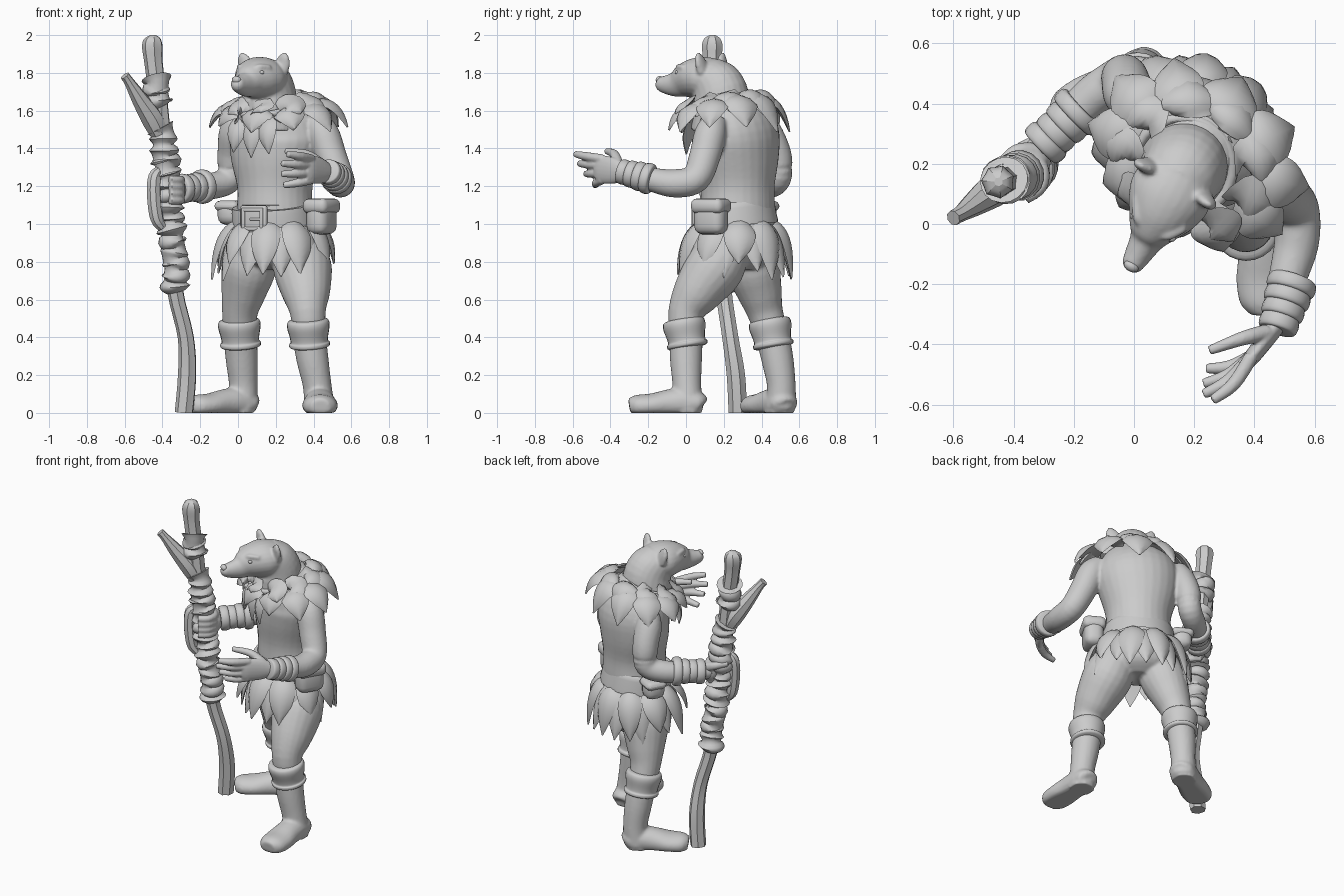
import bpy, bmesh, math, random
from mathutils import Vector, Matrix

random.seed(4)
if "Cube" in bpy.data.objects:
    bpy.data.objects.remove(bpy.data.objects["Cube"])

clay = bpy.data.materials.new("light grey clay")
clay.use_nodes = True
GREY = (0.6, 0.6, 0.6, 1)
clay.diffuse_color = GREY
clay.node_tree.nodes["Principled BSDF"].inputs["Base Color"].default_value = GREY

# Body frame: turned towards the right
CENTRE = Vector((0.195, 0.275, 0))
SIDE = Vector((0.87, -0.5, 0))
FRONT = Vector((-0.5, -0.87, 0))
UP = Vector((0, 0, 1))


def local(x, f, z):
    return CENTRE + SIDE * x + FRONT * f + UP * z


def body_pts(rows):
    return [(*local(x, f, z), rx, ry) for x, f, z, rx, ry in rows]


def finish(name, bm, angle=50):
    bmesh.ops.recalc_face_normals(bm, faces=bm.faces)
    me = bpy.data.meshes.new(name)
    bm.to_mesh(me)
    bm.free()
    me.materials.append(clay)
    ob = bpy.data.objects.new(name, me)
    bpy.context.collection.objects.link(ob)
    bpy.ops.object.select_all(action="DESELECT")
    ob.select_set(True)
    bpy.context.view_layer.objects.active = ob
    bpy.ops.object.shade_smooth_by_angle(angle=math.radians(angle))
    return ob


def curve_rows(rows, steps):
    """Catmull-Rom through rows of numbers."""
    out = []
    rows = [Vector(r) for r in rows]
    for i in range(len(rows) - 1):
        a, b, c = rows[max(i - 1, 0)], rows[i], rows[i + 1]
        d = rows[min(i + 2, len(rows) - 1)]
        for s in range(steps):
            t = s / steps
            out.append(0.5 * (2 * b + (c - a) * t + (2 * a - 5 * b + 4 * c - d) * t * t
                              + (3 * b - a - 3 * c + d) * t ** 3))
    return out + [rows[-1]]


def loft(name, rows, ref=FRONT, n=20, steps=4, angle=50, groove=0):
    """Elliptical sections (x, y, z, side radius, ref radius) along a path, flat on the ground."""
    rows = curve_rows(rows, steps)
    bm = bmesh.new()
    rings = []
    for i, r in enumerate(rows):
        p = Vector(r[:3])
        t = (Vector(rows[min(i + 1, len(rows) - 1)][:3]) - Vector(rows[max(i - 1, 0)][:3])).normalized()
        u = (Vector(ref) - t * t.dot(Vector(ref))).normalized()
        v = t.cross(u)
        ring = []
        for k in range(n):
            a = 2 * math.pi * k / n
            g = 1 - groove * (k % 2)
            co = p + v * (r[3] * g * math.cos(a)) + u * (r[4] * g * math.sin(a))
            co.z = max(co.z, 0)
            ring.append(bm.verts.new(co))
        rings.append(ring)
    for a, b in zip(rings, rings[1:]):
        for k in range(n):
            bm.faces.new((a[k], a[(k + 1) % n], b[(k + 1) % n], b[k]))
    bm.faces.new(rings[0])
    bm.faces.new(rings[-1])
    return finish(name, bm, angle)


def tube(name, pts, ref=UP, **kw):
    return loft(name, [(x, y, z, r, r) for x, y, z, r in pts], ref, **kw)


def ball(name, loc, size, turn=Matrix.Identity(4)):
    bm = bmesh.new()
    bmesh.ops.create_uvsphere(bm, u_segments=20, v_segments=12, radius=1)
    bm.transform(Matrix.Translation(loc) @ turn @ Matrix.Diagonal((*size, 1)))
    return finish(name, bm)


def box(name, loc, size, bevel):
    """Rounded block aligned with the body frame."""
    bm = bmesh.new()
    bmesh.ops.create_cube(bm, size=1)
    bm.transform(Matrix.Diagonal((*size, 1)))
    bmesh.ops.bevel(bm, geom=bm.edges[:], offset=bevel, segments=3, profile=0.5, affect="EDGES")
    bm.transform(Matrix.Translation(loc) @ Matrix.Rotation(math.radians(-30), 4, "Z"))
    return finish(name, bm)


def fuse(name, parts, voxel=0.01, smooth=4):
    bpy.ops.object.select_all(action="DESELECT")
    for p in parts:
        p.select_set(True)
    bpy.context.view_layer.objects.active = parts[0]
    bpy.ops.object.join()
    ob = parts[0]
    ob.name = name
    m = ob.modifiers.new("blend", "REMESH")
    m.mode, m.voxel_size, m.use_smooth_shade = "VOXEL", voxel, True
    s = ob.modifiers.new("soften", "SMOOTH")
    s.factor, s.iterations = 0.5, smooth


def leaf(name, base, mid, tip, width, out):
    """Thick pointed leaf along a bent path, domed and ridged on the outside."""
    bm = bmesh.new()
    rings = []
    steps = 9
    for i in range(steps + 1):
        t = i / steps
        p = base * (1 - t) ** 2 + mid * (2 * t * (1 - t)) + tip * t * t
        d = ((mid - base) * (1 - t) + (tip - mid) * t).normalized()
        s = d.cross(out).normalized()
        nrm = s.cross(d).normalized()
        w = width * 0.5 * max(0.03, (0.7 + 1.2 * t) * (1 - t ** 1.9))
        h = 0.25 * w + 0.006
        prof = [(-1, -0.3), (-0.6, 0.6), (0, 1), (0.6, 0.6), (1, -0.3), (0, -0.4)]
        rings.append([bm.verts.new(p + s * (w * a) + nrm * (h * b)) for a, b in prof])
    for a, b in zip(rings, rings[1:]):
        for k in range(6):
            bm.faces.new((a[k], a[(k + 1) % 6], b[(k + 1) % 6], b[k]))
    bm.faces.new(rings[0])
    bm.faces.new(rings[-1])
    finish(name, bm, 60)


def leaf_ring(name, count, base, mid, tip, width, turn=0.0, jitter=0.02, drop=0.0, off=0.0):
    """base, mid, tip: (side radius, front radius, forward offset, height); drop lowers the front."""
    for i in range(count):
        a = 2 * math.pi * (i + turn) / count
        c, s = math.cos(a), math.sin(a)
        pts = [local(off + rx * c, ry * s + f, z - k * drop * s) for (rx, ry, f, z), k in zip((base, mid, tip), (1, 1, 0))]
        pts[2].z += random.uniform(-jitter, jitter)
        out = SIDE * c + FRONT * s + UP * 0.5
        leaf(f"{name}_{i + 1}", *pts, width * random.uniform(0.9, 1.1), out)


# Torso, arms and thighs
torso = loft("torso", body_pts([
    (0, 0, 0.76, 0.1, 0.09), (0, 0, 0.82, 0.2, 0.17), (0, 0, 0.95, 0.22, 0.195), (0, 0, 1.08, 0.205, 0.195),
    (0, 0, 1.2, 0.203, 0.192), (0, 0, 1.35, 0.243, 0.207), (0.01, 0, 1.48, 0.26, 0.207),
    (0.02, 0.03, 1.58, 0.22, 0.17), (0.02, 0.06, 1.64, 0.13, 0.13)]), n=28)
left_arm = tube("left_arm", [
    (0.4, 0.16, 1.55, 0.06), (0.45, 0.13, 1.48, 0.084), (0.492, 0.1, 1.36, 0.083), (0.538, 0.05, 1.24, 0.077),
    (0.54, -0.06, 1.215, 0.075), (0.51, -0.18, 1.235, 0.064), (0.47, -0.33, 1.275, 0.05)], steps=5)
right_arm = tube("right_arm", [
    (-0.01, 0.4, 1.56, 0.06), (-0.02, 0.43, 1.48, 0.082), (-0.03, 0.48, 1.36, 0.08), (-0.045, 0.485, 1.24, 0.072),
    (-0.14, 0.42, 1.2, 0.07), (-0.24, 0.32, 1.19, 0.06), (-0.34, 0.22, 1.18, 0.045)], steps=5)
left_thigh = tube("left_thigh", [
    (0.32, 0.24, 0.92, 0.11), (0.34, 0.16, 0.78, 0.155), (0.36, 0.06, 0.64, 0.13),
    (0.37, 0.0, 0.53, 0.095), (0.38, 0.0, 0.4, 0.085)], ref=FRONT)
right_thigh = tube("right_thigh", [
    (0.08, 0.32, 0.92, 0.11), (0.06, 0.35, 0.78, 0.145), (0.03, 0.39, 0.64, 0.12),
    (0.01, 0.42, 0.53, 0.095), (0.01, 0.46, 0.4, 0.085)], ref=FRONT)
fuse("body", [torso, left_arm, right_arm, left_thigh, right_thigh])

# Head with neck, muzzle, brow and ears
parts = [loft("neck", body_pts([
    (0.01, 0.09, 1.5, 0.17, 0.165), (0.015, 0.09, 1.6, 0.152, 0.155), (0.02, 0.1, 1.7, 0.14, 0.15),
    (0.02, 0.15, 1.78, 0.125, 0.125), (0.02, 0.18, 1.83, 0.085, 0.085)]), n=24),
    loft("skull", body_pts([
        (0.02, 0.05, 1.75, 0.04, 0.04), (0.02, 0.09, 1.76, 0.11, 0.095), (0.022, 0.18, 1.772, 0.138, 0.112),
        (0.025, 0.25, 1.77, 0.122, 0.107), (0.027, 0.31, 1.757, 0.088, 0.09), (0.03, 0.36, 1.74, 0.058, 0.068),
        (0.03, 0.42, 1.738, 0.044, 0.05), (0.03, 0.46, 1.744, 0.034, 0.036),
        (0.03, 0.475, 1.748, 0.015, 0.015)]), ref=UP, n=24)]
for s in (-1, 1):
    parts.append(loft("ear", body_pts([
        (0.02 + s * 0.098, 0.145, 1.81, 0.045, 0.03), (0.02 + s * 0.116, 0.15, 1.855, 0.042, 0.022),
        (0.02 + s * 0.126, 0.155, 1.885, 0.03, 0.016), (0.02 + s * 0.131, 0.155, 1.907, 0.01, 0.007)])))
    parts.append(tube("brow", [(*local(0.027 + s * x, f, z), r) for x, f, z, r in
                               ((0.03, 0.33, 1.815, 0.012), (0.06, 0.31, 1.832, 0.016), (0.096, 0.26, 1.828, 0.012))]))
fuse("head", parts, 0.008, 4)
turn = Matrix.Rotation(math.radians(-30), 4, "Z")
ball("nose", local(0.03, 0.46, 1.763), (0.026, 0.018, 0.02), turn)
for s, side in ((-1, "right"), (1, "left")):
    ball(side + "_eye", local(0.027 + s * 0.07, 0.312, 1.802), (0.016, 0.014, 0.011), turn)

# Boots with turned cuffs
boots = {
    "left": ([(0.375, 0.0, 0.42), (0.395, 0.0, 0.28), (0.42, 0.005, 0.14), (0.43, 0.01, 0.03)], (0.43, 0.03), Vector((0.02, -1, 0))),
    "right": ([(0.01, 0.455, 0.42), (0.02, 0.485, 0.28), (0.028, 0.505, 0.14), (0.02, 0.5, 0.03)], (0.03, 0.505), Vector((-0.87, -0.5, 0)))}
for side, (path, heel, d) in boots.items():
    shaft = tube(side + "_shaft", [(*p, r) for p, r in zip(path, (0.09, 0.085, 0.076, 0.083))], ref=FRONT)
    toe = Vector((*heel, 0)) - d * 0.06
    rows = ((0, 0.04, 0.045, 0.035), (0.02, 0.05, 0.075, 0.06), (0.1, 0.055, 0.082, 0.08), (0.18, 0.05, 0.085, 0.075),
            (0.27, 0.04, 0.095, 0.063), (0.35, 0.035, 0.085, 0.06), (0.39, 0.03, 0.05, 0.045))
    foot = loft(side + "_foot", [(*(toe + d * a + UP * z), rx, ry) for a, z, rx, ry in rows], ref=UP)
    heel_block = tube(side + "_heel", [(*(toe + d * 0.08), 0.078), (*(toe + d * 0.08 + UP * 0.08), 0.076)], ref=FRONT)
    fuse(side + "_boot", [shaft, foot, heel_block])
    top, low = Vector(path[0]) + Vector((-0.005, -0.015, 0.075)), Vector(path[0]) + Vector((0.005, 0.01, -0.075))
    tube(side + "_cuff", [(*top.lerp(low, t), r) for t, r in
                          ((0, 0.09), (0.06, 0.108), (0.25, 0.113), (0.6, 0.102), (0.78, 0.1), (0.84, 0.108), (0.95, 0.106), (1, 0.085))], ref=FRONT, n=24)

# Belt, buckle and pouches
loft("belt", body_pts([
    (0, 0.0, 0.965, 0.2, 0.19), (0, 0.002, 0.97, 0.23, 0.215), (0, 0.012, 1.035, 0.226, 0.212),
    (0, 0.02, 1.095, 0.22, 0.207), (0, 0.021, 1.1, 0.19, 0.18)]), n=32, steps=2)
box("buckle_plate", local(0, 0.222, 1.025), (0.16, 0.03, 0.145), 0.012)
for x, z, w, h in ((0, 0.05, 0.13, 0.02), (0, -0.05, 0.13, 0.02), (0.055, 0, 0.02, 0.12), (-0.055, 0, 0.02, 0.12), (0.02, 0, 0.07, 0.014)):
    box("buckle_bar", local(x, 0.237, 1.025 + z), (w, 0.02, h), 0.006)
for side, x, w, h in (("left", 0.285, 0.19, 0.18), ("right", -0.27, 0.14, 0.13)):
    box(side + "_pouch", local(x, 0, 1.125 - h / 2), (0.12, w * 0.92, h), 0.045)
    box(side + "_pouch_flap", local(x, 0, 1.095), (0.145, w, h * 0.45), 0.033)

# Leaf collar and leaf skirt
leaf_ring("collar_outer_leaf", 10, (0.2, 0.15, 0.05, 1.62), (0.32, 0.24, 0.04, 1.655), (0.385, 0.29, 0.03, 1.5), 0.19, 0.5, drop=0.04, off=0.04)
leaf_ring("collar_inner_leaf", 9, (0.165, 0.16, 0.085, 1.625), (0.24, 0.21, 0.06, 1.68), (0.32, 0.26, 0.05, 1.575), 0.17, drop=0.05, off=0.035)
for x, z in ((-0.09, 1.38), (0.0, 1.35), (0.09, 1.37)):
    leaf("chest_leaf", local(x * 0.8, 0.17, 1.57), local(x, 0.28, 1.52), local(x * 1.2, 0.25, z), 0.12, FRONT)
tube("collar_rim", [(*local(0.015 + 0.165 * math.cos(a), 0.09 + 0.16 * math.sin(a), 1.625 - 0.05 * math.sin(a)), 0.018)
                    for a in (i * math.pi / 8 for i in range(17))], n=10, steps=2)
leaf_ring("skirt_under_leaf", 10, (0.2, 0.18, 0, 0.99), (0.27, 0.25, 0.01, 0.92), (0.3, 0.285, 0.01, 0.72), 0.15, 0.5, 0.03)
leaf_ring("skirt_outer_leaf", 10, (0.215, 0.195, 0, 1.0), (0.31, 0.28, 0.01, 0.95), (0.33, 0.3, 0.02, 0.75), 0.16, 0, 0.05)


# Bracers made of stacked bands
def bands(name, a, b, radii):
    a, b = Vector(a), Vector(b)
    n = len(radii)
    for i, r in enumerate(radii):
        p, q = a.lerp(b, i / n), a.lerp(b, (i + 1.08) / n)
        tube(f"{name}_{i + 1}", [(*p.lerp(q, t), r * k) for t, k in
                                 ((0, 0.88), (0.12, 0.98), (0.5, 1.02), (0.88, 0.98), (1, 0.88))], steps=2)


bands("left_bracer", (0.53, -0.18, 1.235), (0.475, -0.35, 1.28), (0.082, 0.077, 0.071, 0.066))
bands("right_bracer", (-0.17, 0.39, 1.2), (-0.31, 0.255, 1.185), (0.09, 0.077, 0.073, 0.078))

# Open left hand
parts = [loft("left_palm", [(0.48, -0.32, 1.27, 0.035, 0.045), (0.44, -0.38, 1.28, 0.03, 0.068),
                            (0.385, -0.45, 1.29, 0.026, 0.075), (0.36, -0.48, 1.29, 0.015, 0.06)], ref=UP)]
for z, tip in ((1.345, (0.26, -0.585, 1.37)), (1.31, (0.23, -0.565, 1.32)), (1.27, (0.23, -0.53, 1.265)), (1.235, (0.24, -0.48, 1.205))):
    base, tip = Vector((0.39, -0.44, z)), Vector(tip)
    mid = base.lerp(tip, 0.55) + Vector((0.012, -0.012, 0))
    parts.append(tube("finger", [(*base, 0.024), (*mid, 0.023), (*tip, 0.017)], n=12))
parts.append(tube("thumb", [(0.44, -0.36, 1.32, 0.028), (0.36, -0.38, 1.37, 0.024), (0.25, -0.42, 1.385, 0.016)], n=12))
fuse("left_hand", parts, 0.006, 3)

# Right hand gripping the staff
parts = [ball("right_palm", (-0.33, 0.21, 1.18), (0.055, 0.055, 0.07))]
for i in range(4):
    arc = [math.radians(a) for a in (70, 20, -30, -80)]
    parts.append(tube("grip_finger", [(-0.375 + 0.075 * math.cos(a), 0.16 + 0.075 * math.sin(a), 1.125 + 0.036 * i, 0.022) for a in arc], n=12))
parts.append(tube("grip_thumb", [(-0.32, 0.24, 1.21, 0.03), (-0.39, 0.24, 1.24, 0.026), (-0.45, 0.19, 1.25, 0.018)], n=12))
fuse("right_hand", parts, 0.007, 3)

# Staff: bare foot, main shaft, knobbed top and side branch
SPINE = [(-0.285, 0.275, 0), (-0.268, 0.265, 0.2), (-0.275, 0.235, 0.4), (-0.33, 0.2, 0.64), (-0.335, 0.185, 0.85),
         (-0.36, 0.17, 1.05), (-0.378, 0.16, 1.25), (-0.4, 0.15, 1.45), (-0.42, 0.145, 1.65), (-0.445, 0.14, 1.85)]
tube("staff_shaft", [(*p, 0.05 - 0.006 * (i in (2, 3))) for i, p in enumerate(SPINE)] + [(-0.452, 0.14, 1.94, 0.056), (-0.45, 0.14, 1.98, 0.045), (-0.45, 0.14, 2.0, 0.015)],
     ref=FRONT, n=14, angle=25, groove=0.12)
tube("staff_branch", [(-0.4, 0.15, 1.44, 0.04), (-0.45, 0.125, 1.55, 0.06), (-0.52, 0.075, 1.66, 0.045),
                      (-0.575, 0.035, 1.75, 0.028), (-0.6, 0.02, 1.785, 0.026)], ref=FRONT, n=8, angle=25)
tube("staff_side_grip", [(-0.4, 0.13, 0.98, 0.025), (-0.43, 0.12, 1.03, 0.036), (-0.445, 0.115, 1.15, 0.038),
                         (-0.44, 0.12, 1.25, 0.036), (-0.41, 0.14, 1.29, 0.02)], ref=FRONT, n=8, angle=30)


# Cord wrapped unevenly round the staff
def spine_at(z):
    for a, b in zip(SPINE, SPINE[1:]):
        if a[2] <= z <= b[2]:
            return Vector(a).lerp(Vector(b), (z - a[2]) / (b[2] - a[2]))


for i, (lo, hi) in enumerate(((0.64, 1.52), (1.62, 1.79))):
    rows = []
    for k in range(int((hi - lo) / 0.03) + 1):
        p = spine_at(lo + k * 0.03) + Vector((random.uniform(-1, 1), random.uniform(-1, 1), 0)) * 0.006
        r = (0.056, 0.08)[k % 2] + random.uniform(-0.005, 0.006)
        rows.append((*p, r))
    tube(f"staff_cord_{i + 1}", rows, ref=SIDE, n=16, steps=3)
